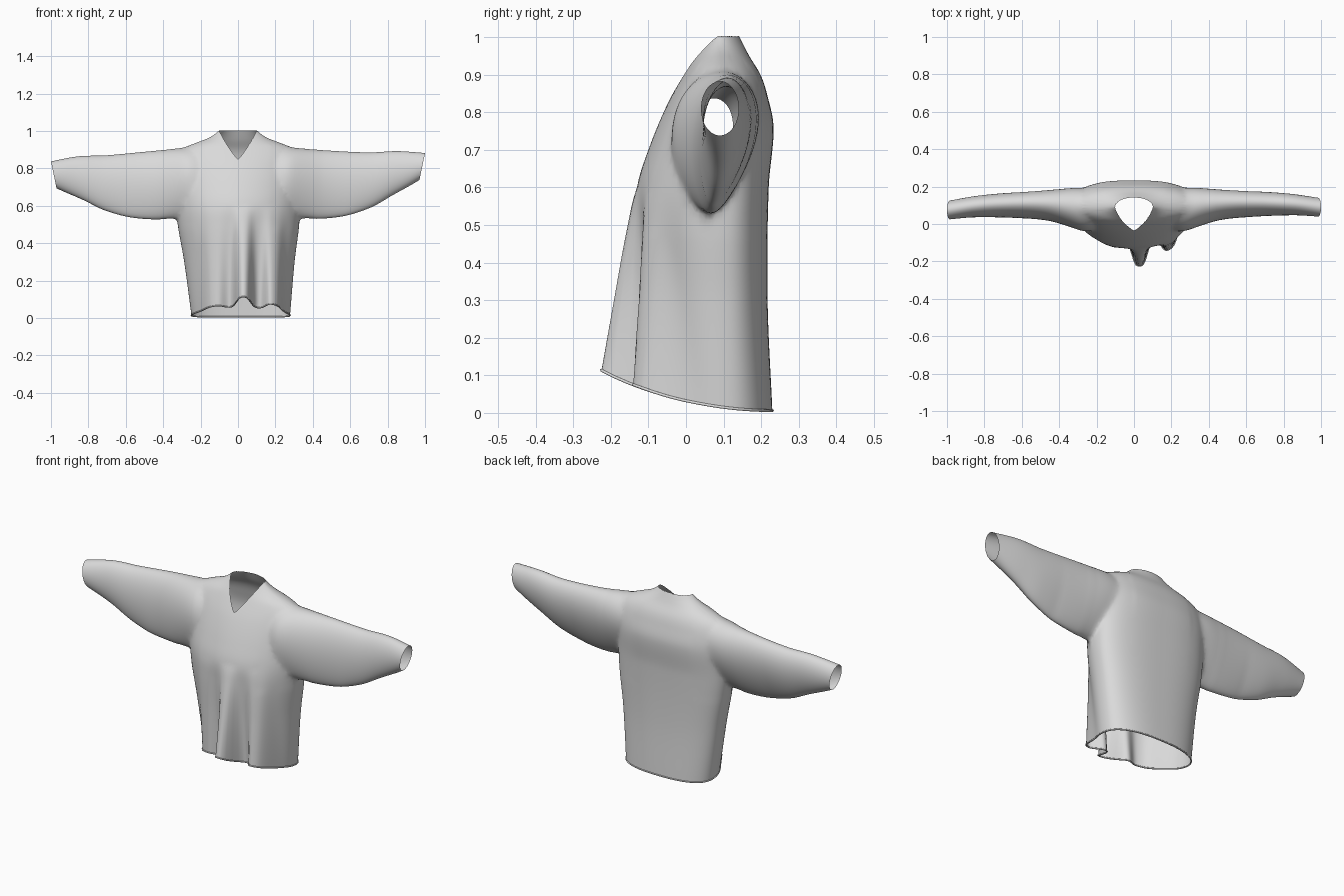
import bpy, bmesh
from math import sin, cos, pi, exp

cube = bpy.data.objects.get("Cube")
if cube:
    bpy.data.objects.remove(cube, do_unlink=True)

cloth = bpy.data.materials.new("light_grey_cloth")
cloth.use_nodes = True
cloth.diffuse_color = (0.7, 0.7, 0.7, 1)
bsdf = cloth.node_tree.nodes["Principled BSDF"]
bsdf.inputs["Base Color"].default_value = (0.7, 0.7, 0.7, 1)
bsdf.inputs["Roughness"].default_value = 0.8
opening = bpy.data.materials.new("temporary_opening")


def curve(*knots):
    """Smooth function through (position, value) knots."""
    n = len(knots)

    def slope(i):
        a, b = knots[max(i - 1, 0)], knots[min(i + 1, n - 1)]
        return (b[1] - a[1]) / (b[0] - a[0])

    def value(t):
        t = min(max(t, knots[0][0]), knots[-1][0])
        i = 0
        while i < n - 2 and t > knots[i + 1][0]:
            i += 1
        (t0, v0), (t1, v1) = knots[i], knots[i + 1]
        d = t1 - t0
        u = (t - t0) / d
        h = u * u * (3 - 2 * u)
        return (v0 + (v1 - v0) * h + d * slope(i) * u * (1 - u) ** 2
                - d * slope(i + 1) * u * u * (1 - u))
    return value


def loft(name, rings, start, end, start_open):
    """Closed skin through rings; faces over openings get the second slot."""
    bm = bmesh.new()
    rows = [[bm.verts.new(p) for p in ring] for ring in rings]
    n = len(rows[0])
    for a, b in zip(rows, rows[1:]):
        for i in range(n):
            j = (i + 1) % n
            bm.faces.new((a[i], a[j], b[j], b[i]))
    for row, centre, is_open in ((rows[0], start, start_open), (rows[-1], end, True)):
        c = bm.verts.new(centre)
        for i in range(n):
            f = bm.faces.new((row[i], row[(i + 1) % n], c))
            f.material_index = 1 if is_open else 0
    bmesh.ops.recalc_face_normals(bm, faces=bm.faces[:])
    mesh = bpy.data.meshes.new(name)
    bm.to_mesh(mesh)
    bm.free()
    mesh.materials.append(cloth)
    mesh.materials.append(opening)
    ob = bpy.data.objects.new(name, mesh)
    bpy.context.collection.objects.link(ob)
    return ob


# Torso: outline by height, rounded front, flatter back, hanging folds in front
half_width = curve((0, .262), (.3, .295), (.53, .328), (.7, .33), (.82, .325), (.88, .31),
                   (.92, .27), (.95, .185), (.975, .135), (1.005, .098))
front_y = curve((0, -.09), (.3, -.115), (.5, -.13), (.6, -.13), (.7, -.1), (.82, -.05),
                (.91, 0), (.98, .045), (1.005, .065))
side_y = curve((0, .1), (.5, .09), (.8, .1), (.95, .095), (1.005, .09))
back_y = curve((0, .23), (.3, .217), (.6, .22), (.76, .233), (.85, .215), (.9, .198),
               (.95, .168), (1.005, .14))
back_power = curve((0, 2.5), (.8, 2.6), (1, 2))
FOLDS = ((.03, .045, .155), (.19, .05, .1), (-.13, .06, .05))


def torso_point(z, a):
    s, c = sin(a), cos(a)
    power = 1.95 if c > 0 else back_power(z)
    r = (abs(s) ** power + abs(c) ** power) ** (-1 / power)
    hang = max(0, 1 - z / .6)
    x = .015 * hang + half_width(z) * s * r
    middle = side_y(z)
    y = middle - c * r * (middle - front_y(z) if c > 0 else back_y(z) - middle)
    if c > 0:
        for fx, width, depth in FOLDS:
            y -= depth * hang * min(1, c * 3) * exp(-abs((x - fx) / width) ** 3)
    return x, y, z


def hem_z(a):
    return .006 + .5 * max(0, .23 - torso_point(.06, a)[1]) ** 2


def neck_z(a):
    """Height where the V-shaped neckline meets the torso."""
    lo, hi = .85, 1.003
    if cos(a) < 0:
        return hi
    for _ in range(30):
        mid = (lo + hi) / 2
        if abs(torso_point(mid, a)[0]) > .098 * ((mid - .85) / .15) ** .8:
            lo = mid
        else:
            hi = mid
    return hi


N, ROWS = 144, 56
angles = [2 * pi * i / N for i in range(N)]
spans = [(a, hem_z(a), neck_z(a)) for a in angles]
rings = []
for k in range(ROWS + 1):
    t = 1 - (1 - k / ROWS) ** 1.6
    rings.append([torso_point(lo + (hi - lo) * t, a) for a, lo, hi in spans])
shirt = loft("shirt_body", rings, (0, .06, .05), (0, .08, .97), True)
hem_points = rings[0]

# Sleeves: wide hanging teardrop sections narrowing to the cuff
top_z = curve((.15, .87), (.28, .91), (.45, .897), (.7, .885), (.85, .892), (1, .882))
low_z = curve((.15, .62), (.25, .56), (.35, .532), (.55, .542), (.71, .59), (.84, .66), (1, .738))
sleeve_front = curve((.15, .01), (.25, -.045), (.33, -.02), (.45, .022), (.6, .042), (.85, .05), (1, .04))
sleeve_back = curve((.15, .15), (.25, .215), (.33, .22), (.45, .205), (.7, .186), (.85, .168), (1, .14))


def sleeve_ring(x, side):
    drop = .045 * x ** 3 if side < 0 else 0
    shift = -.015 * x * x if side < 0 else 0
    hi, lo = top_z(x) - drop, low_z(x) - drop
    f, b = sleeve_front(x) + shift, sleeve_back(x) + shift
    droop = min(1, max(0, (1 - x) / .4))
    ring = []
    for i in range(56):
        p = 2 * pi * i / 56
        u = cos(p)
        low = ((1 - u) / 2) ** 1.5 * droop
        y = (f + b) / 2 + (b - f) / 2 * (1 - .4 * low) * sin(p) - .045 * low
        ring.append((side * (x - .03 * (1 - u) / 2 * x ** 8), y, (hi + lo) / 2 + (hi - lo) / 2 * u))
    return ring


for side, name in ((1, "left_sleeve"), (-1, "right_sleeve")):
    rings = [sleeve_ring(.15 + .85 * k / 44, side) for k in range(45)]
    root, cuff = [tuple(sum(v) / len(r) for v in zip(*r)) for r in (rings[0], rings[-1])]
    sleeve = loft(name, rings, root, cuff, False)
    join = shirt.modifiers.new("join_" + name, 'BOOLEAN')
    join.operation, join.solver, join.object = 'UNION', 'EXACT', sleeve
    bpy.context.view_layer.objects.active = shirt
    bpy.ops.object.modifier_apply(modifier=join.name)
    bpy.data.objects.remove(sleeve, do_unlink=True)

# Open the neck, hem and cuffs, then soften the armhole seams
bm = bmesh.new()
bm.from_mesh(shirt.data)
bmesh.ops.delete(bm, geom=[f for f in bm.faces if f.material_index == 1], context='FACES')
bmesh.ops.remove_doubles(bm, verts=bm.verts[:], dist=.003)
seam = [v for v in bm.verts if .18 < abs(v.co.x) < .42 and v.co.z > .48 and not v.is_boundary]
for _ in range(8):
    bmesh.ops.smooth_vert(bm, verts=seam, factor=.5, use_axis_x=True, use_axis_y=True, use_axis_z=True)
for f in bm.faces:
    f.smooth = True
bm.to_mesh(shirt.data)
bm.free()
shirt.data.materials.pop(index=1)
bpy.data.materials.remove(opening)

# Rolled hem around the bottom edge
data = bpy.data.curves.new("rolled_hem", 'CURVE')
data.dimensions = '3D'
data.bevel_depth = .004
data.bevel_resolution = 1
line = data.splines.new('POLY')
line.points.add(len(hem_points) - 1)
for point, co in zip(line.points, hem_points):
    point.co = (*co, 1)
line.use_cyclic_u = True
data.materials.append(cloth)
bpy.context.collection.objects.link(bpy.data.objects.new("rolled_hem", data))
